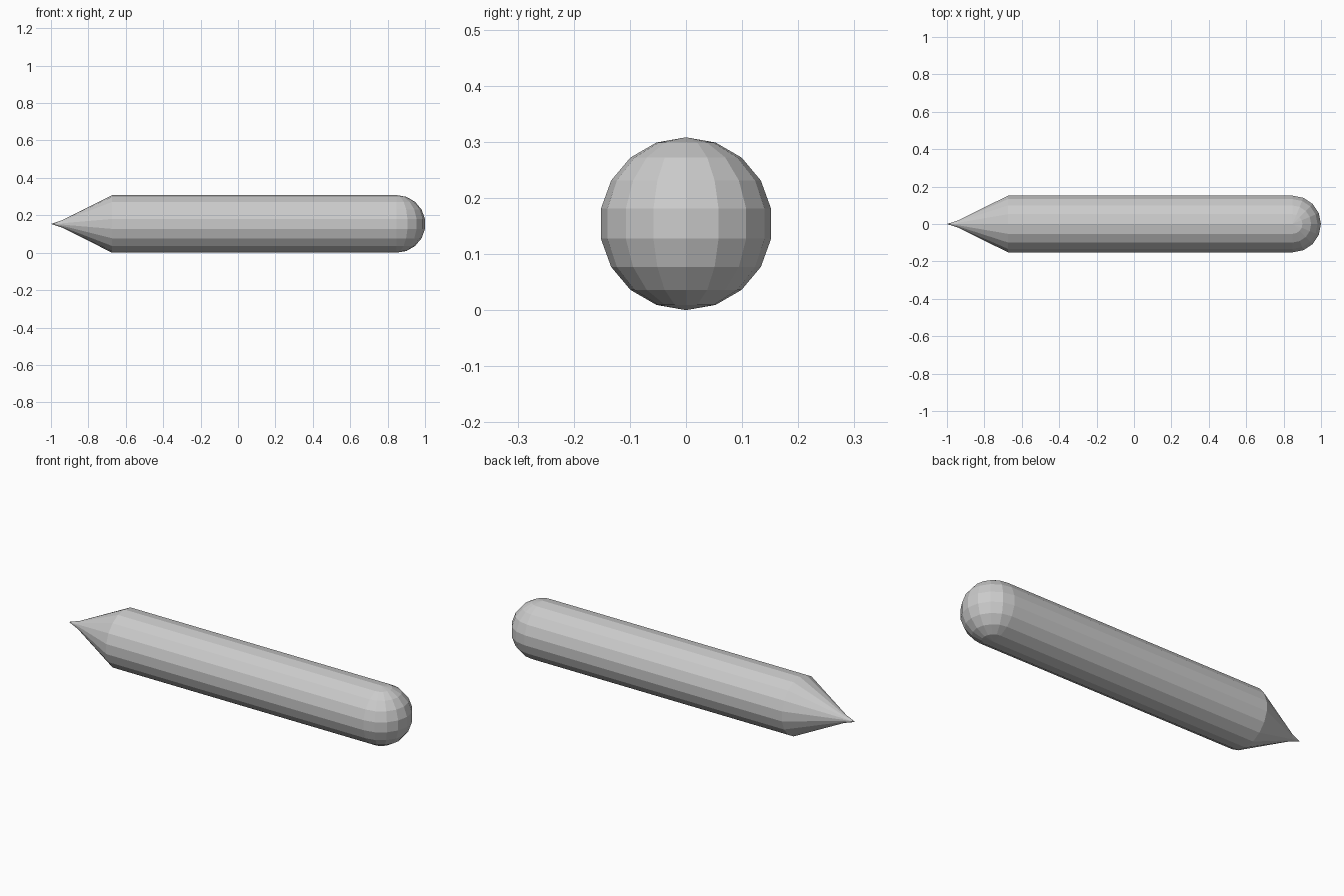
import bpy, bmesh
from mathutils import Matrix

if "Cube" in bpy.data.objects:
    bpy.data.objects.remove(bpy.data.objects["Cube"])

R = 0.154          # body radius
DOME_X = 0.848     # where the rounded end starts
# (x, radius) rings from the body towards the point
PROFILE = [(-0.673, R), (-0.94, 0.02), (-1.0, 0.0006)]

bm = bmesh.new()

# Rounded end: half of a low-poly sphere, poles up and down
bmesh.ops.create_uvsphere(bm, u_segments=16, v_segments=9, radius=R)
bmesh.ops.bisect_plane(bm, geom=bm.verts[:] + bm.edges[:] + bm.faces[:],
                       dist=1e-4, plane_co=(0, 0, 0), plane_no=(1, 0, 0),
                       clear_inner=True)
bmesh.ops.translate(bm, verts=bm.verts[:], vec=(DOME_X, 0, 0))

# Shaft and sharpened point: extrude the open rim ring by ring
rim = [e for e in bm.edges if e.is_boundary]
last_r = R
for x, r in PROFILE:
    out = bmesh.ops.extrude_edge_only(bm, edges=rim)["geom"]
    verts = [g for g in out if isinstance(g, bmesh.types.BMVert)]
    rim = [g for g in out if isinstance(g, bmesh.types.BMEdge)]
    for v in verts:
        v.co.x = x
        v.co.y *= r / last_r
        v.co.z *= r / last_r
    last_r = r

# Close the tip
bmesh.ops.pointmerge(bm, verts=verts, merge_co=(-1, 0, 0))
bmesh.ops.transform(bm, matrix=Matrix.Translation((0, 0, R)), verts=bm.verts[:])
bmesh.ops.recalc_face_normals(bm, faces=bm.faces[:])

mesh = bpy.data.meshes.new("pencil")
bm.to_mesh(mesh)
bm.free()
bpy.context.collection.objects.link(bpy.data.objects.new("pencil", mesh))
